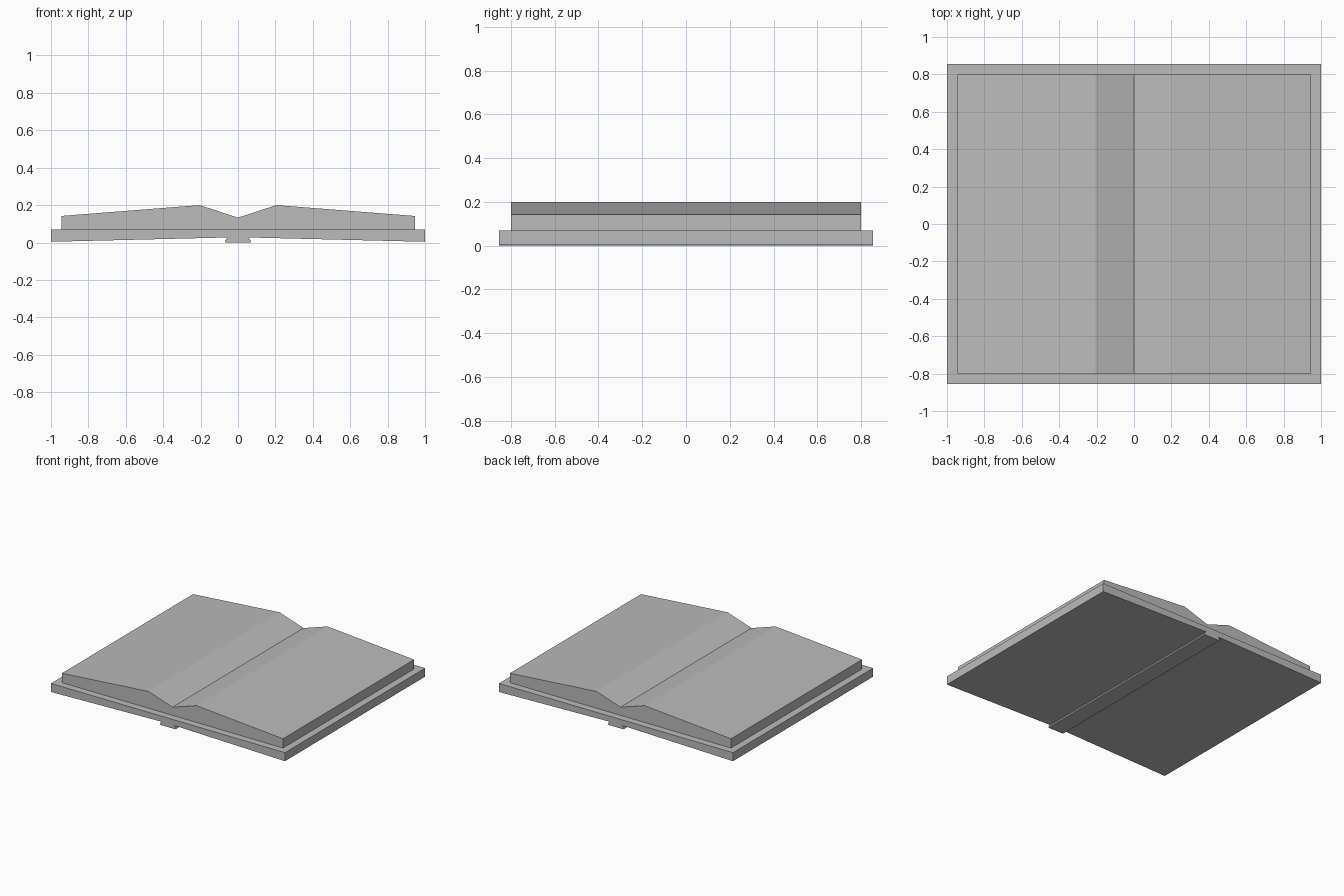
import bpy

cube = bpy.data.objects.get("Cube")
if cube:
    bpy.data.objects.remove(cube, do_unlink=True)

# One plain grey for the whole book
grey = bpy.data.materials.new("plain grey")
grey.use_nodes = True
colour = (0.5, 0.5, 0.5, 1)
grey.diffuse_color = colour
grey.node_tree.nodes["Principled BSDF"].inputs["Base Color"].default_value = colour


def extrude_profile(name, half, depth):
    """Mirror a right-hand x/z outline across x = 0 and sweep it along y."""
    outline = half + [(-x, z) for x, z in reversed(half) if x > 0]
    n = len(outline)
    verts = [(x, y, z) for y in (-depth, depth) for x, z in outline]
    faces = [tuple(range(n)), tuple(reversed(range(n, 2 * n)))]
    for i in range(n):
        j = (i + 1) % n
        faces.append((j, i, n + i, n + j))
    mesh = bpy.data.meshes.new(name)
    mesh.from_pydata(verts, [], faces)
    mesh.materials.append(grey)
    obj = bpy.data.objects.new(name, mesh)
    bpy.context.collection.objects.link(obj)
    return obj


# Boards with gently sloping undersides
extrude_profile("cover", [(0, 0.027), (0.055, 0.027), (1, 0.004), (1, 0.07)], 0.855)

# Raised strip under the middle fold
extrude_profile("spine", [(0.065, 0), (0.07, 0.008), (0.055, 0.03)], 0.855)

# Page block, with a valley at the centre
extrude_profile("pages", [(0, 0.07), (0.945, 0.07), (0.945, 0.142),
                          (0.205, 0.2), (0, 0.133)], 0.8)
